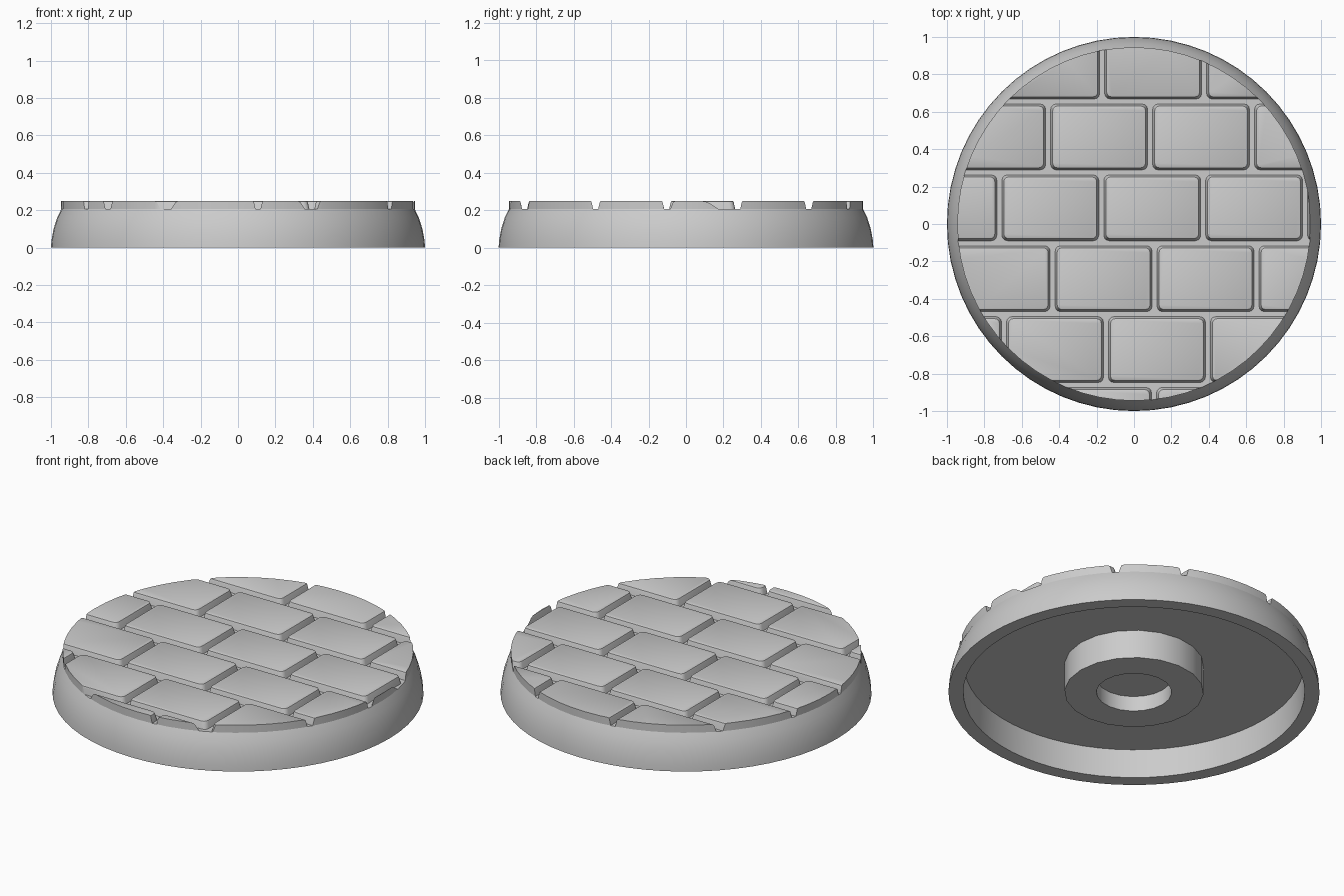
import bpy, bmesh, math
from mathutils import Matrix, Vector

default = bpy.data.objects.get("Cube")
if default:
    bpy.data.objects.remove(default)

stone = bpy.data.materials.new("stone grey")
stone.use_nodes = True
GREY = (0.6, 0.6, 0.6, 1)
stone.diffuse_color = GREY
stone.node_tree.nodes["Principled BSDF"].inputs["Base Color"].default_value = GREY


def finish(name, bm):
    """Turn a bmesh into a named object in the scene."""
    bmesh.ops.recalc_face_normals(bm, faces=bm.faces)
    mesh = bpy.data.meshes.new(name)
    bm.to_mesh(mesh)
    bm.free()
    mesh.materials.append(stone)
    obj = bpy.data.objects.new(name, mesh)
    bpy.context.collection.objects.link(obj)
    return obj


def select(obj):
    bpy.ops.object.select_all(action='DESELECT')
    obj.select_set(True)
    bpy.context.view_layer.objects.active = obj


def smooth(obj):
    select(obj)
    bpy.ops.object.shade_smooth_by_angle(angle=math.radians(30))


def lathe(name, profile, sides):
    """Spin a (radius, height) profile, which starts and ends on the axis."""
    bm = bmesh.new()
    verts = [bm.verts.new((r, 0, z)) for r, z in profile]
    edges = [bm.edges.new(pair) for pair in zip(verts, verts[1:])]
    bmesh.ops.spin(bm, geom=verts + edges, cent=(0, 0, 0), axis=(0, 0, 1),
                   angle=2 * math.pi, steps=sides)
    bmesh.ops.remove_doubles(bm, verts=bm.verts, dist=0.0001)
    return finish(name, bm)


def add_brick(bm, x0, x1, y0, y1):
    """One paving brick with rounded corners, sloped sides and a soft top edge."""
    start = len(bm.verts)
    cx, cy, w, d = (x0 + x1) / 2, (y0 + y1) / 2, x1 - x0, y1 - y0
    part = bmesh.new()
    bmesh.ops.create_cube(part, size=1, matrix=Matrix.Diagonal((w, d, BRICK_TOP - BRICK_LOW, 1)))
    upright = [e for e in part.edges if abs(e.verts[0].co.z - e.verts[1].co.z) > 0.01]
    bmesh.ops.bevel(part, geom=upright, offset=0.03, segments=3, profile=0.5, affect='EDGES')
    for v in part.verts:
        if v.co.z > 0:
            v.co.x *= 1 - 2 * SLOPE / w
            v.co.y *= 1 - 2 * SLOPE / d
    rim = [e for e in part.edges if all(v.co.z > 0 for v in e.verts)]
    bmesh.ops.bevel(part, geom=rim, offset=0.011, segments=2, profile=0.5, affect='EDGES')
    bmesh.ops.translate(part, verts=part.verts,
                        vec=Vector((cx, cy, (BRICK_TOP + BRICK_LOW) / 2)))
    piece = bpy.data.meshes.new("piece")
    part.to_mesh(piece)
    part.free()
    bm.from_mesh(piece)
    bpy.data.meshes.remove(piece)


# Main dimensions
BRICK_TOP, BRICK_LOW, SLOPE = 0.25, 0.19, 0.011
GAP, LENGTH, ROW = 0.02, 0.545, 0.379
TOP_RADIUS, FLOOR, CEILING = 0.945, 0.205, 0.17
SIDES = 64

# Hollow plinth with a curved outer wall
smooth(lathe("plinth", [
    (0, CEILING), (0.915, CEILING), (0.92, 0), (1, 0), (0.997, 0.04),
    (0.986, 0.1), (0.967, 0.16), (TOP_RADIUS, FLOOR), (0, FLOOR)], SIDES))

# Socket ring under the plinth
smooth(lathe("socket_ring", [
    (0, 0.09), (0.203, 0.09), (0.203, 0), (0.375, 0),
    (0.375, 0.18), (0, 0.18)], 20))

# Brick paving, one joint position per row from back to front
bm = bmesh.new()
for row, joint in enumerate((-0.17, 0.086, -0.175, 0.11, -0.15, 0.107)):
    back = 1.034 - ROW * row
    for i in range(-2, 3):
        left = joint + LENGTH * i
        add_brick(bm, left + GAP / 2, left + LENGTH - GAP / 2,
                  back - ROW + GAP / 2, back - GAP / 2)
paving = finish("brick_paving", bm)

# Trim the paving to the round plinth
cutter = lathe("paving_cutter", [(0, 0.1), (TOP_RADIUS, 0.1), (TOP_RADIUS, 0.4), (0, 0.4)], SIDES)
cutter.hide_render = True
trim = paving.modifiers.new("trim", 'BOOLEAN')
trim.operation, trim.solver, trim.object = 'INTERSECT', 'EXACT', cutter
select(paving)
bpy.ops.object.modifier_apply(modifier=trim.name)
bpy.data.objects.remove(cutter)
smooth(paving)
